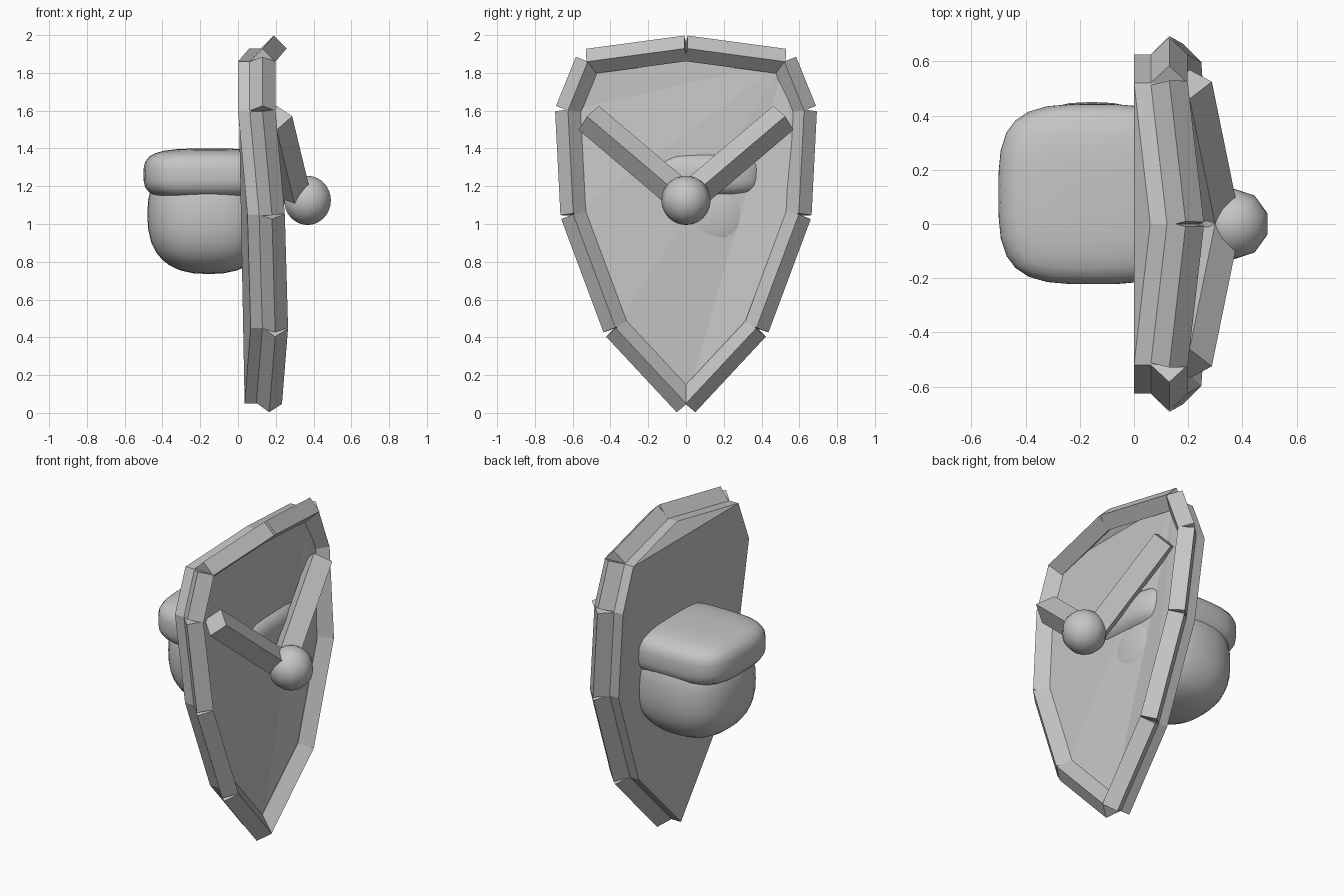
import bpy, bmesh
from mathutils import Vector, Matrix

cube = bpy.data.objects.get("Cube")
if cube:
    bpy.data.objects.remove(cube)

grey = bpy.data.materials.new("plain_grey")
grey.use_nodes = True
grey.diffuse_color = (0.56, 0.56, 0.56, 1)
grey.node_tree.nodes["Principled BSDF"].inputs["Base Color"].default_value = (0.56, 0.56, 0.56, 1)


def finish(name, bm, smooth=False):
    bmesh.ops.recalc_face_normals(bm, faces=bm.faces)
    mesh = bpy.data.meshes.new(name)
    for f in bm.faces:
        f.smooth = smooth
    bm.to_mesh(mesh)
    bm.free()
    mesh.materials.append(grey)
    obj = bpy.data.objects.new(name, mesh)
    bpy.context.collection.objects.link(obj)
    return obj


def diamond_bar(name, a, b, radius=0.068):
    """Square bar from a to b, standing on its edge."""
    a, b = Vector(a), Vector(b)
    axis = (b - a).normalized()
    side = axis.cross(Vector((1, 0, 0))).normalized()
    up = side.cross(axis)
    bm = bmesh.new()
    rings = [[bm.verts.new(p + d * radius) for d in (up, side, -up, -side)] for p in (a, b)]
    for ring in rings:
        bm.faces.new(ring)
    for i in range(4):
        j = (i + 1) % 4
        bm.faces.new((rings[0][i], rings[0][j], rings[1][j], rings[1][i]))
    finish(name, bm)


def rounded_block(name, centre, half, power):
    """Soft box: a subdivided cube projected onto a rounded-box surface."""
    bm = bmesh.new()
    bmesh.ops.create_cube(bm, size=2)
    bmesh.ops.subdivide_edges(bm, edges=bm.edges, cuts=7, use_grid_fill=True)
    for v in bm.verts:
        d = v.co.normalized()
        d /= sum(abs(c) ** power for c in d) ** (1 / power)
        v.co = Vector(centre) + Vector([c * h for c, h in zip(d, half)])
    finish(name, bm, True)


# Rim path from the top middle down to the tip, one half
half = [(0.19, 0, 1.93), (0.13, 0.52, 1.86), (0.13, 0.625, 1.6),
        (0.18, 0.597, 1.05), (0.197, 0.373, 0.45), (0.165, 0, 0.05)]
mirrored = [(x, -y, z) for x, y, z in half]
outline = half + mirrored[-2:0:-1]
count = len(outline)

# Shield plate: the front fans out from one upper corner, the back is folded
bm = bmesh.new()
front = [bm.verts.new(p) for p in outline]
back = [bm.verts.new((x - 0.13, y, z)) for x, y, z in outline]
for i in range(2, count):
    bm.faces.new((front[1], front[i], front[(i + 1) % count]))
for tri in ((0, 1, 9), (1, 9, 5), (1, 4, 5), (1, 3, 4), (1, 2, 3),
            (9, 6, 5), (9, 7, 6), (9, 8, 7)):
    bm.faces.new([back[i] for i in tri])
for i in range(count):
    j = (i + 1) % count
    bm.faces.new((front[i], front[j], back[j], back[i]))
finish("shield_plate", bm)

# Rim bars
for i in range(count):
    diamond_bar(f"rim_bar_{i + 1}", outline[i], outline[(i + 1) % count])

# Struts leading to the ball
for side, name in ((1, "left_strut"), (-1, "right_strut")):
    diamond_bar(name, (0.205, 0.515 * side, 1.562), (0.31, 0, 1.125), 0.083)

# Front ball
bm = bmesh.new()
bmesh.ops.create_uvsphere(bm, u_segments=10, v_segments=16, radius=0.13,
                          matrix=Matrix.Translation((0.368, 0, 1.125)))
finish("front_ball", bm, True)

# Gripping hand
rounded_block("hand_fingers", (-0.15, 0.11, 1.262), (0.35, 0.332, 0.138), 3.5)
rounded_block("hand_palm", (-0.155, 0.13, 1.05), (0.325, 0.32, 0.315), 2.5)
